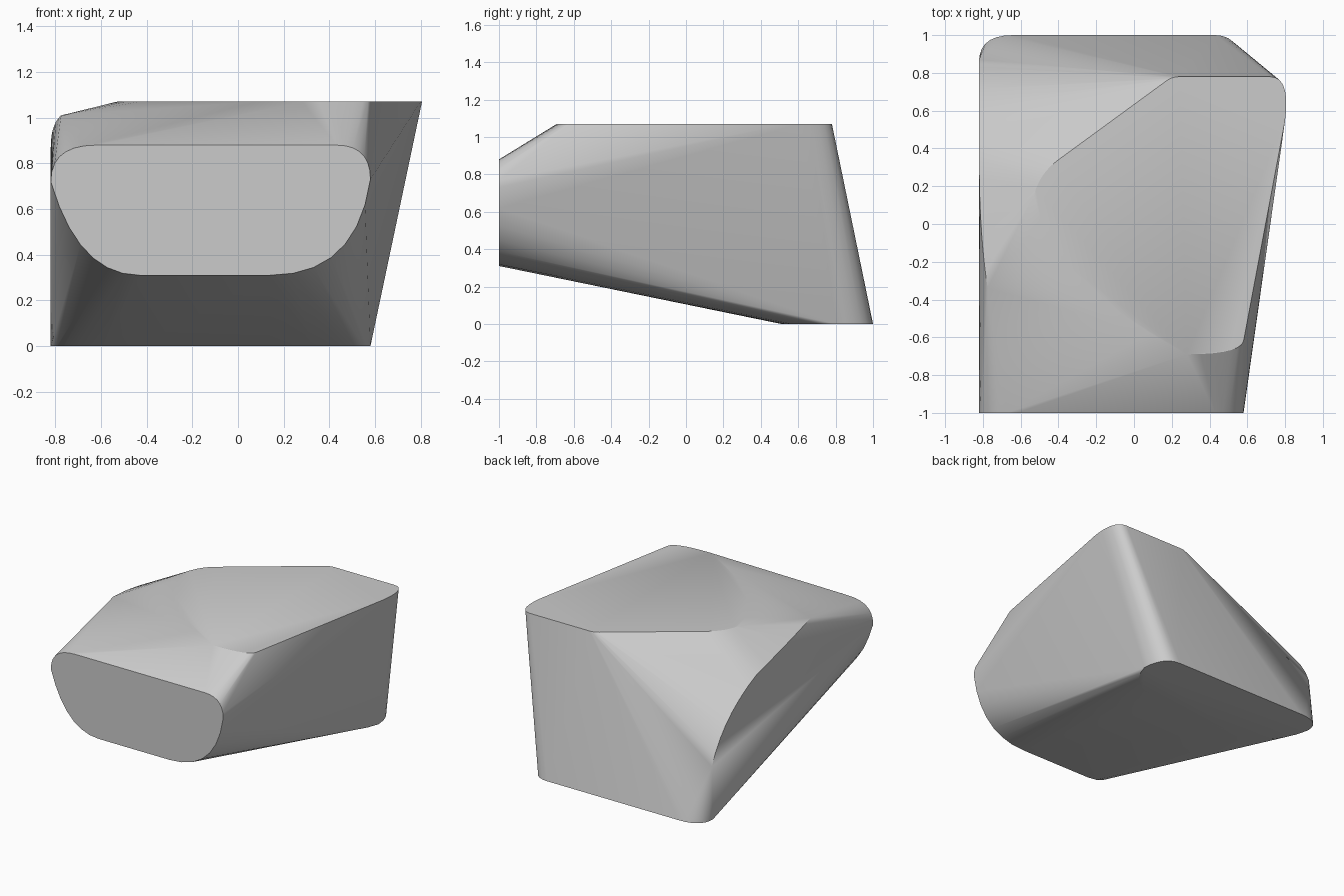
import bpy, bmesh, math
from mathutils import Vector

cube = bpy.data.objects.get("Cube")
if cube:
    bpy.data.objects.remove(cube, do_unlink=True)

LEFT, FRONT, TOP = -0.82, -1.0, 1.07


def bend(start, control, end, steps=7):
    """Points along a rounded corner."""
    a, b, c = Vector(start), Vector(control), Vector(end)
    points = []
    for i in range(steps + 1):
        t = i / steps
        points.append(a * (1 - t) ** 2 + b * (2 * t * (1 - t)) + c * t * t)
    return points


def outline(corners, place):
    """Rounded flat outline, lifted into space by place(u, v)."""
    return [place(*p) for corner in corners for p in bend(*corner)]


def front_plane(x, z):
    return Vector((x, FRONT, z))


def top_plane(x, y):
    return Vector((x, y, TOP))


def base_plane(x, y):
    return Vector((x, y, 0))


def side_plane(y, z):
    return Vector((LEFT, y, z))


# Rounded front end
front_rim = outline([
    ((0.43, 0.88), (0.58, 0.88), (0.58, 0.73)),
    ((0.58, 0.73), (0.52, 0.31), (0.14, 0.31)),
    ((-0.43, 0.31), (-0.7, 0.31), (LEFT, 0.72)),
    ((LEFT, 0.72), (LEFT, 0.88), (-0.62, 0.88)),
], front_plane)

# Flat top
top_rim = outline([
    ((0.72, 0.78), (0.83, 0.78), (0.8, 0.55)),
    ((0.58, -0.62), (0.56, -0.69), (0.28, -0.69)),
    ((0.28, -0.69), (-0.45, -0.3), (-0.53, 0.15)),
    ((-0.53, 0.15), (-0.5, 0.27), (-0.4, 0.34)),
    ((0.15, 0.74), (0.19, 0.78), (0.24, 0.78)),
], top_plane)

# Small flat base at the back
base_rim = outline([
    ((0.43, 1), (0.57, 1), (0.58, 0.8)),
    ((0.58, 0.8), (0.5, 0.51), (0.14, 0.51)),
    ((-0.43, 0.51), (-0.75, 0.51), (LEFT, 0.86)),
    ((LEFT, 0.86), (LEFT, 1), (-0.64, 1)),
], base_plane)

# Curved edge of the flat side, running up to the shoulder
side_rim = outline([((0.87, 0.39), (0.75, 0.7), (0.35, 0.87))], side_plane)
shoulder = bend((LEFT, 0.35, 0.87), (LEFT, -0.05, 0.97), (-0.775, -0.34, 1.01))

# Skin stretched over all the rims
bm = bmesh.new()
for point in front_rim + top_rim + base_rim + side_rim + shoulder:
    bm.verts.new(point)
bmesh.ops.remove_doubles(bm, verts=bm.verts, dist=0.002)
hull = bmesh.ops.convex_hull(bm, input=bm.verts)
loose = [v for v in bm.verts if not v.link_faces]
bmesh.ops.delete(bm, geom=loose, context="VERTS")
bmesh.ops.dissolve_limit(bm, angle_limit=math.radians(0.5),
                         verts=bm.verts, edges=bm.edges)
bmesh.ops.recalc_face_normals(bm, faces=bm.faces)

mesh = bpy.data.meshes.new("rounded_block")
bm.to_mesh(mesh)
bm.free()
block = bpy.data.objects.new("rounded_block", mesh)
bpy.context.collection.objects.link(block)

# Plain grey
grey = bpy.data.materials.new("light grey")
grey.use_nodes = True
colour = (0.6, 0.6, 0.6, 1)
grey.diffuse_color = colour
grey.node_tree.nodes["Principled BSDF"].inputs["Base Color"].default_value = colour
mesh.materials.append(grey)

# Soft shading with crisp rims
bpy.ops.object.select_all(action="DESELECT")
block.select_set(True)
bpy.context.view_layer.objects.active = block
bpy.ops.object.shade_smooth_by_angle(angle=math.radians(25))
